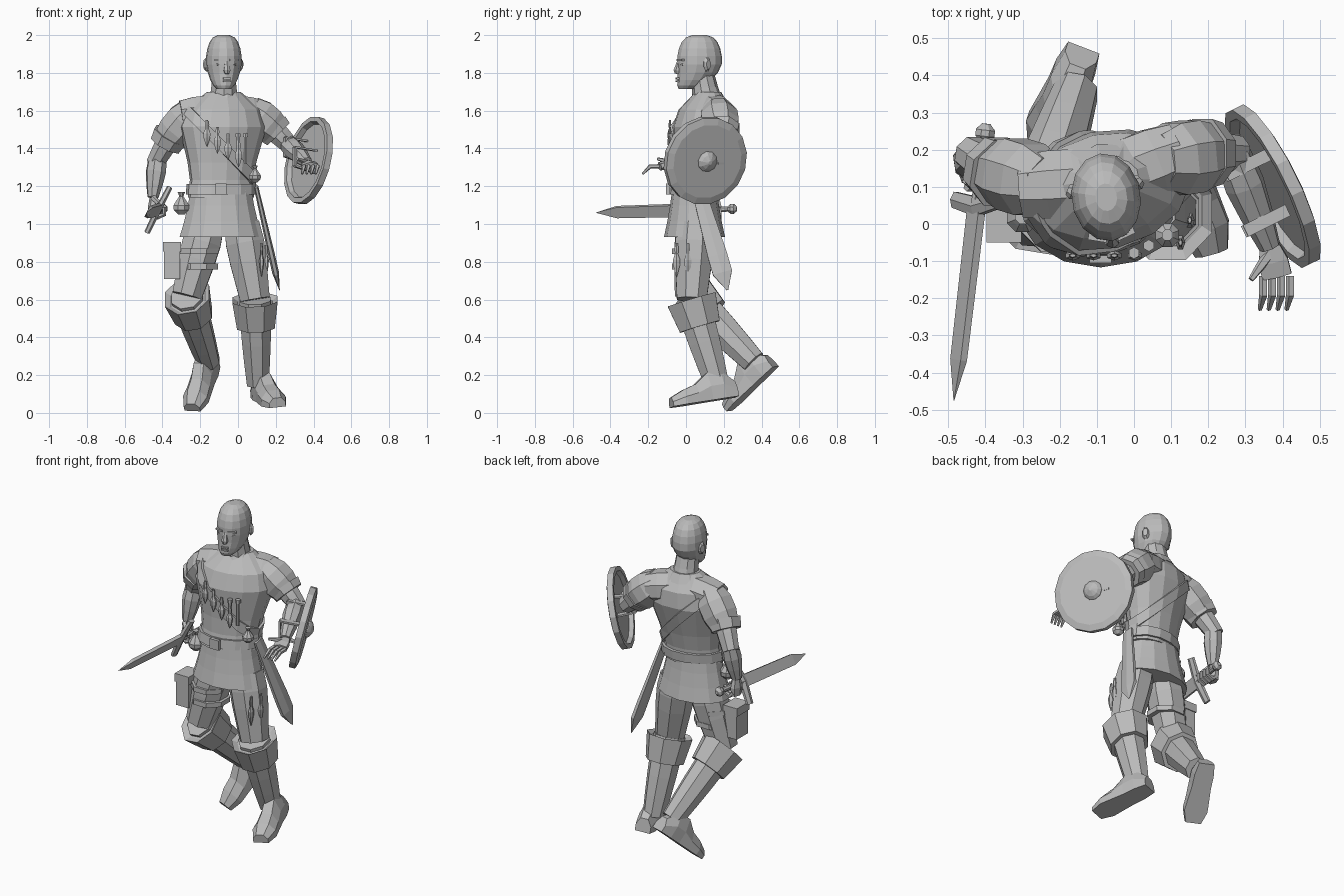
import bpy, bmesh, math
from mathutils import Vector, Matrix

if "Cube" in bpy.data.objects:
    bpy.data.objects.remove(bpy.data.objects["Cube"])

grey = bpy.data.materials.new("plain_grey")
grey.use_nodes = True
grey.diffuse_color = (.5, .5, .5, 1)
grey.node_tree.nodes["Principled BSDF"].inputs["Base Color"].default_value = grey.diffuse_color

X, Y, Z = Matrix.Identity(3)


def finish(name, bm):
    bmesh.ops.recalc_face_normals(bm, faces=bm.faces)
    mesh = bpy.data.meshes.new(name)
    bm.to_mesh(mesh)
    bm.free()
    mesh.materials.append(grey)
    obj = bpy.data.objects.new(name, mesh)
    bpy.context.collection.objects.link(obj)
    return obj


def loft(name, rings):
    """Skin a list of point rings and cap both ends."""
    bm = bmesh.new()
    loops = [[bm.verts.new(point) for point in ring] for ring in rings]
    for lower, upper in zip(loops, loops[1:]):
        for i in range(len(lower)):
            bm.faces.new((lower[i - 1], lower[i], upper[i], upper[i - 1]))
    bm.faces.new(loops[0])
    bm.faces.new(loops[-1])
    return finish(name, bm)


def tube(name, points, radii, sides=8, ref=X, flat=1, axis=None):
    """Sweep an oval along points: radius along ref, radius * flat across it."""
    rings = []
    for i, (centre, radius) in enumerate(zip(points, radii)):
        along = axis or points[min(i + 1, len(points) - 1)] - points[max(i - 1, 0)]
        along = along.normalized()
        wide = (ref - along * ref.dot(along)).normalized()
        deep = along.cross(wide) * flat
        angles = [math.tau * (k + .5) / sides for k in range(sides)]
        rings.append([centre + (wide * math.cos(a) + deep * math.sin(a)) * radius for a in angles])
    return loft(name, rings)


def straight(name, start, end, radii, **options):
    """Tube between two points with evenly spaced radii."""
    last = len(radii) - 1
    return tube(name, [start.lerp(end, i / last) for i in range(last + 1)], radii, **options)


def box(name, centre, size, turn=Matrix()):
    bm = bmesh.new()
    bmesh.ops.create_cube(bm, size=1)
    bm.transform(Matrix.Translation(centre) @ turn @ Matrix.Diagonal((*size, 1)))
    return finish(name, bm)


def foot(name, heel, toe, up):
    along = toe - heel
    side = along.cross(up).normalized()
    up = side.cross(along).normalized()
    widths = (.045, .056, .056, .062, .068, .045)
    heights = (.08, .15, .15, .1, .08, .05)
    rings = []
    for i, (w, h) in enumerate(zip(widths, heights)):
        right_half = [(w, 0), (w, h / 2), (w / 2, h)]
        outline = right_half + [(-s, q) for s, q in reversed(right_half)]
        rings.append([heel + along * i / 5 + side * s + up * q for s, q in outline])
    loft(name, rings)


def wrap(name, body, point, normal, half, lift):
    """Band cut from a body surface between two parallel planes."""
    bm = bmesh.new()
    bm.from_mesh(body.data)
    bm.normal_update()
    normals = [vert.normal.copy() for vert in bm.verts]
    for vert, outward in zip(bm.verts, normals):
        vert.co += outward * lift
    for facing in (normal.normalized(), -normal.normalized()):
        bmesh.ops.bisect_plane(bm, geom=bm.verts[:] + bm.edges[:] + bm.faces[:],
                               plane_co=point + facing * half, plane_no=facing, clear_outer=True)
    thick = finish(name, bm).modifiers.new("thickness", "SOLIDIFY")
    thick.thickness = lift


# torso, turned so that the right shoulder leads
waist, neck = Vector((-.09, .045, 1.14)), Vector((-.075, .115, 1.7))
lead = Matrix.Rotation(.22, 3, "Z") @ X
torso = straight("tunic_body", waist, neck, [.178, .17, .185, .21, .235, .205, .09],
                 sides=14, ref=lead, flat=.68, axis=Z)
straight("tunic_skirt", waist - Z * .21, waist + Z * .04, [.225, .2, .18, .165],
         sides=14, flat=.72, axis=Z)
wrap("belt", torso, waist + Z * .045, Z, .028, .016)
wrap("shoulder_strap", torso, Vector((-.1, .1, 1.43)), X + Z, .026, .014)
box("belt_buckle", waist + Vector((0, -.14, .045)), (.06, .02, .06))
straight("collar", neck - Z * .05, neck, [.115, .08], sides=10, ref=lead, flat=.9, axis=Z)
straight("neck", neck - Z * .05, neck + Vector((0, -.03, .1)), [.08, .07, .064], sides=10, axis=Z)

# head: rounded bands whose lower half narrows and slides forward into the jaw
turn = Matrix.Rotation(.14, 4, "Z")
skull = Vector((-.075, .072, 1.855))
face_side = turn.to_3x3() @ X
centres, widths = [], []
for i in range(10):
    angle = .3 + i * .3
    jaw = max(0, math.cos(angle))
    centres.append(skull - Z * math.cos(angle) * .147 - Y * jaw * jaw * .07)
    widths.append(math.sin(angle) ** .6 * (1 - jaw / 5) * .095)
tube("head", centres, widths, sides=14, ref=face_side, flat=1.27, axis=Z)


def on_face(side, ahead, up):
    """Point on the turned face, measured from the skull centre."""
    return skull + turn.to_3x3() @ Vector((side, -ahead, up))


straight("nose", on_face(0, .11, .01), on_face(0, .122, -.06), [.008, .013, .016, .02, .012],
         sides=6, ref=face_side)
for name, height in (("upper", -.085), ("lower", -.1)):
    box(name + "_lip", on_face(0, .116, height), (.04, .02, .009), turn)
for name, side in (("right", -1), ("left", 1)):
    box(name + "_brow", on_face(side * .038, .104, .013), (.05, .02, .01),
        turn @ Matrix.Rotation(side * .3, 4, "Z"))
    straight(name + "_eye", on_face(side * .037, .09, -.01), on_face(side * .035, .108, -.01),
             [.02, .016, .005], flat=.5)
    straight(name + "_ear", on_face(side * .075, -.02, -.01), on_face(side * .1, -.035, -.01),
             [.025, .04, .025], ref=Z, flat=.6)

# shoulders, sleeves and arms
joints = {"right": [Vector((-.3, .1, 1.57)), Vector((-.44, .19, 1.32)), Vector((-.45, .15, 1.14))],
          "left": [Vector((.12, .19, 1.57)), Vector((.28, .19, 1.41)), Vector((.365, -.06, 1.325))]}
for name, (shoulder, elbow, wrist) in joints.items():
    hem = shoulder.lerp(elbow, .55)
    straight(name + "_shoulder", neck - Z * .1, shoulder, [.095, .1, .1, .09], ref=Y)
    straight(name + "_sleeve", shoulder.lerp(neck, .3), hem, [.08, .105, .105, .085], ref=Y)
    straight(name + "_sleeve_band", shoulder.lerp(elbow, .4), hem.lerp(elbow, .1), [.1, .09], ref=Y)
    straight(name + "_upper_arm", shoulder, elbow, [.07, .065, .06, .05], ref=Y)
    straight(name + "_forearm", elbow.lerp(shoulder, .1), wrist, [.05, .055, .045, .03], ref=Y + Z)

# open left hand
wrist = joints["left"][-1]
knuckles = wrist + Vector((.02, -.08, -.02))
straight("left_palm", wrist, knuckles, [.032, .046, .046], sides=6, flat=.5)
for i in range(4):
    base = knuckles + X * (i - 1.5) * .024
    tube(f"left_finger_{i}", [base, base - Y * .05, base + Vector((-.01, -.09, -.04))],
         [.012, .012, .006], sides=5)
straight("left_thumb", wrist - Y * .02, wrist + Vector((-.05, -.09, .02)), [.016, .013, .008], sides=5)

# drawn sword and the fist around its grip
tip, pommel = Vector((-.485, -.475, 1.06)), Vector((-.4, .25, 1.08))
guard = pommel.lerp(tip, .28)
reach = (tip - pommel).normalized()
edge = X / 2 + Z
tube("sword_blade", [guard, tip - reach * .11, tip], [.05, .045, .002], sides=4, ref=edge, flat=.3)
straight("sword_grip", pommel, guard, [.015, .017])
straight("sword_pommel", pommel - reach * .02, pommel + reach * .03, [.012, .028, .028, .014])
tube("sword_guard", [guard + edge * s - reach * abs(s) * .15 for s in (-.12, 0, .12)],
     [.025, .03, .025], sides=6, ref=reach, flat=.6)
wrist = joints["right"][-1]
straight("right_palm", wrist, wrist - Z * .1, [.03, .045, .04], sides=6, ref=Y, flat=.6)
for i in range(4):
    base = wrist + Vector((0, i * .026 - .05, -.08))
    curl = [base, base + (X - Z) * .025, base + X * .06 - Z * .01, base + X * .06 + Z * .03]
    tube(f"right_finger_{i}", curl, [.013, .013, .012, .01], sides=5, ref=Y)
straight("right_thumb", wrist - Y * .03, wrist + Vector((.05, -.08, -.05)), [.016, .014, .009], sides=5)

# round shield with boss and arm straps
hub = Vector((.38, .105, 1.335))
out = Vector((.87, .43, -.22)).normalized()
tube("shield", [hub + out * d for d in (0, -.025, -.025, .01, .02)], [.2, .21, .237, .237, .2],
     sides=16, ref=Z, axis=out)
straight("shield_boss", hub + out * .01, hub + out * .055, [.058, .055, .04, .01], sides=10)
across = Z.cross(out).normalized()
for name, along in (("wrist", .75), ("elbow", .15)):
    arm = joints["left"][1].lerp(joints["left"][2], along)
    corners = [arm + out * depth + Z * height
               for depth, height in ((.08, -.06), (-.05, -.05), (-.05, .05), (.08, .06))]
    for part, start, end in zip(("lower", "back", "upper"), corners, corners[1:]):
        straight(f"shield_{name}_strap_{part}", start, end, [.024, .024], sides=4, ref=across, flat=.3)

# legs and boots
legs = {"left": [(.02, .05, 1), (.09, .03, .6), (.105, .165, .15), (.11, .27, .085), (.21, -.075, .03)],
        "right": [(-.165, .05, 1), (-.27, .02, .62), (-.155, .36, .27), (-.135, .475, .245), (-.24, .23, .01)]}
for name, points in legs.items():
    hip, knee, ankle, heel, toe = map(Vector, points)
    shin = (ankle - knee).normalized()
    low = knee + shin * .15
    straight(name + "_thigh", hip, knee, [.1, .11, .105, .095, .085])
    straight(name + "_boot", knee, ankle, [.09, .088, .082, .073, .062], flat=1.1)
    tube(name + "_boot_cuff", [low, low, knee, knee + shin * .02], [.08, .108, .13, .1],
         flat=1.1, axis=shin)
    foot(name + "_foot", heel, toe, -shin)

# scabbard, thigh box and hip pouches
straight("scabbard", Vector((.095, .06, 1.2)), Vector((.22, .22, .65)),
         [.04, .045, .05, .055, .06, .06, .005], sides=6, ref=Y, flat=.3)
case = Vector((-.35, .01, .8))
box("thigh_box", case, (.085, .11, .18))
box("thigh_box_lid", case + Z * .08, (.095, .12, .05))
for height in (-.04, .04):
    straight(f"thigh_box_band_{height}", case + Vector((.14, .02, height)),
             case + Vector((.142, .02, height + .03)), [.112, .112], axis=Z)
for name, bottom, tall in (("right", Vector((-.3, .02, 1.05)), .12), ("left", Vector((.09, -.03, 1.22)), .09)):
    straight(name + "_pouch", bottom, bottom + Z * tall,
             [tall * share for share in (.15, .36, .38, .25, .1, .18)])

# throwing knives and tubes on the chest, knives on the left thigh
knife = [.008, .012, .01, .022, .02, .012, .002]
for i in range(4):
    top = Vector((i * .056 - .165, -.085, 1.55 - i * .036))
    straight(f"chest_knife_{i}", top, top - Z * .14, knife, sides=6, flat=.6)
for i in range(2):
    top = Vector((i * .04, i * .02 - .078, 1.48))
    straight(f"chest_tube_{i}", top, top - Z * .16, [.01, .01], sides=6)
    straight(f"chest_tube_cap_{i}", top, top - Z * .02, [.016, .016], sides=6)
    top = Vector((.125 + i * .025, i * .06 - .05, .9))
    straight(f"thigh_knife_{i}", top, top - Z * .18, knife, sides=6, ref=Y, flat=.6)
